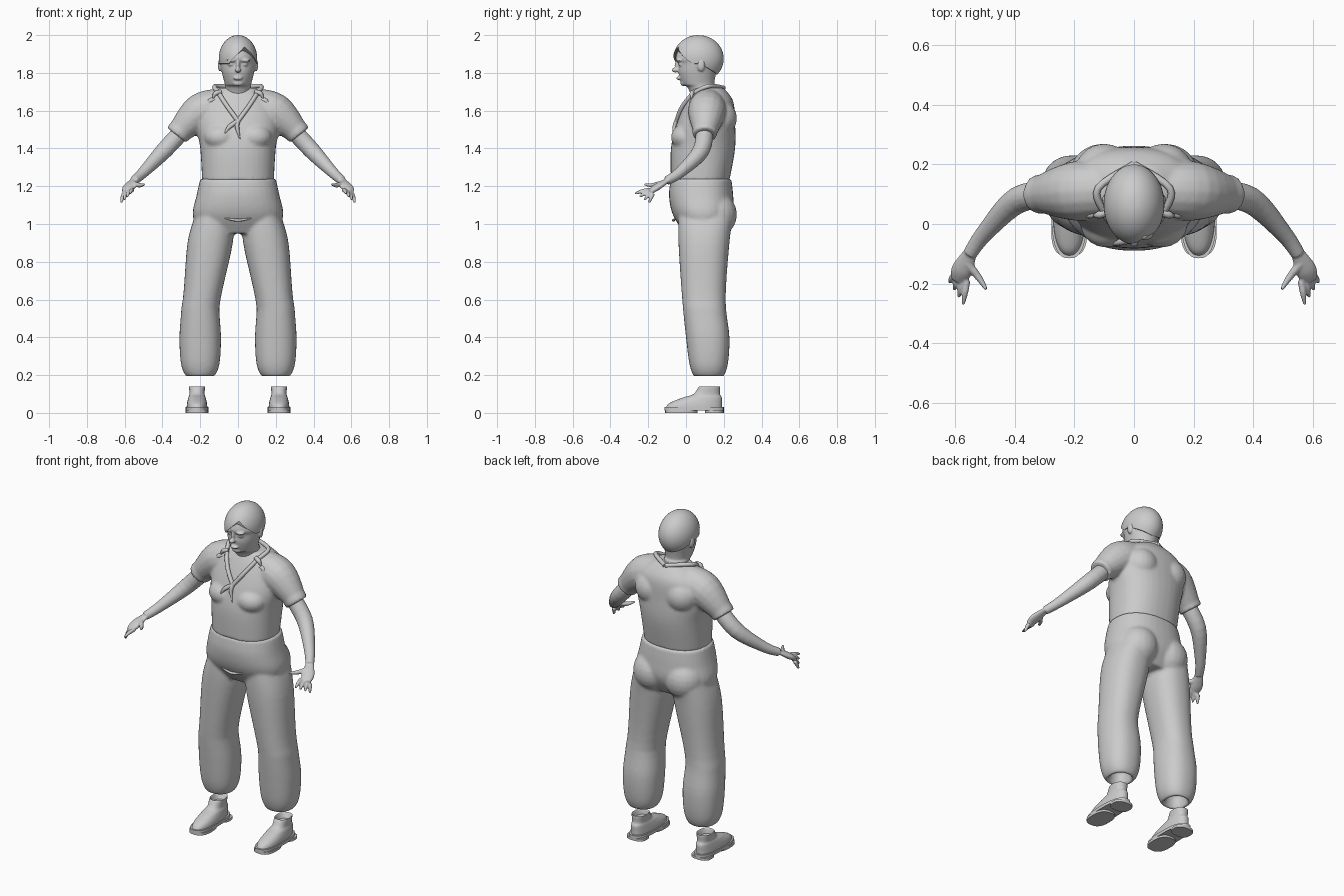
import bpy, bmesh, math
from mathutils import Vector, Matrix

cube = bpy.data.objects.get("Cube")
if cube:
    bpy.data.objects.remove(cube, do_unlink=True)

grey = bpy.data.materials.new("plain_grey")
grey.use_nodes = True
colour = (0.6, 0.6, 0.6, 1)
grey.diffuse_color = colour
grey.node_tree.nodes["Principled BSDF"].inputs["Base Color"].default_value = colour


def spline(rows, steps):
    """Catmull-Rom curve through rows of equal length."""
    points = []
    last = len(rows) - 1
    for i in range(last):
        before, start, end, after = (rows[min(max(j, 0), last)] for j in range(i - 1, i + 3))
        for k in range(steps):
            t = k / steps
            points.append([s + t * (e - b + t * (2*b - 5*s + 4*e - a + t * (3*s - b - 3*e + a))) / 2
                           for b, s, e, a in zip(before, start, end, after)])
    return points + [list(rows[last])]


def skin(bm, loops):
    """Join closed loops of points into a capped tube."""
    rings = [[bm.verts.new(point) for point in loop] for loop in loops]
    count = len(rings[0])
    for lower, upper in zip(rings, rings[1:]):
        for i in range(count):
            j = (i + 1) % count
            bm.faces.new((lower[i], lower[j], upper[j], upper[i]))
    bm.faces.new(rings[0][::-1])
    bm.faces.new(rings[-1])


def stack(bm, rows, centre_x=lambda z: 0, power=2.3, sides=36, steps=5):
    """Level rounded sections: height, front, back, half width."""
    def bulge(value):
        return math.copysign(abs(value) ** (2 / power), value)
    loops = []
    for z, front, back, width in spline(rows, steps):
        middle, depth = (front + back) / 2, (back - front) / 2
        angles = [math.tau * i / sides for i in range(sides)]
        loops.append([(centre_x(z) + width * bulge(math.cos(angle)),
                       middle + depth * bulge(math.sin(angle)), z) for angle in angles])
    skin(bm, loops)


def tube(bm, rows, side=1, flat=1, sides=16, steps=5):
    """Oval sections along a path: x, y, z, radius."""
    points = spline(rows, steps)
    loops = []
    for i, (x, y, z, radius) in enumerate(points):
        behind, ahead = points[max(i - 1, 0)], points[min(i + 1, len(points) - 1)]
        along = (Vector(ahead[:3]) - Vector(behind[:3])).normalized()
        across = along.cross(Vector((0, 0, 1))).normalized()
        upright = across.cross(along) * flat
        loop = []
        for k in range(sides):
            angle = math.tau * k / sides
            point = Vector((x, y, z)) + radius * (across * math.cos(angle) + upright * math.sin(angle))
            point.x *= side
            loop.append(point)
        loops.append(loop)
    skin(bm, loops)


def ball(bm, centre, radii):
    matrix = Matrix.Translation(centre) @ Matrix.Diagonal((*radii, 1))
    bmesh.ops.create_uvsphere(bm, u_segments=20, v_segments=12, radius=1, matrix=matrix)


def finish(name, bm, voxel=0, smoothing=0):
    """Make the object, shade it smooth and optionally blend its pieces."""
    bmesh.ops.recalc_face_normals(bm, faces=bm.faces[:])
    mesh = bpy.data.meshes.new(name)
    bm.to_mesh(mesh)
    bm.free()
    mesh.materials.append(grey)
    part = bpy.data.objects.new(name, mesh)
    bpy.context.collection.objects.link(part)
    bpy.ops.object.select_all(action='DESELECT')
    part.select_set(True)
    bpy.context.view_layer.objects.active = part
    bpy.ops.object.shade_smooth_by_angle(angle=math.radians(50))
    if voxel:
        blend = part.modifiers.new("blend", 'REMESH')
        blend.mode, blend.voxel_size, blend.use_smooth_shade = 'VOXEL', voxel, True
        soften = part.modifiers.new("soften", 'SMOOTH')
        soften.iterations = smoothing


mirrored = (("left", 1), ("right", -1))

# Head, face and neck
bm = bmesh.new()
stack(bm, [(1.62, .05, .17, .07), (1.72, .01, .16, .07), (1.74, -.02, .15, .07), (1.8, -.04, .16, .085),
           (1.85, -.04, .18, .095), (1.88, -.055, .19, .095), (1.95, -.03, .17, .08)], power=2)
nose, bridge, lips, chin = (0, -.056, 1.815), (0, -.045, 1.84), (0, -.037, 1.772), (0, -.01, 1.745)
ball(bm, nose, (.016, .02, .013))
ball(bm, bridge, (.01, .015, .03))
ball(bm, lips, (.025, .015, .01))
ball(bm, chin, (.03, .02, .016))
for name, side in mirrored:
    brow, eye, ear = (side * .036, -.035, 1.866), (side * .036, -.025, 1.845), (side * .095, .08, 1.84)
    ball(bm, brow, (.03, .02, .01))
    ball(bm, eye, (.018, .016, .01))
    ball(bm, ear, (.012, .02, .033))
finish("head", bm, voxel=.005, smoothing=3)

# Hair cap: the hairline rises to a parting over one eye and drops at the nape
bm = bmesh.new()
skull, radii = Vector((0, .066, 1.875)), Vector((.102, .134, .125))
columns, bands = 72, 14
loops = []
for band in range(1, bands + 1):
    loop = []
    for column in range(columns):
        turn = math.tau * column / columns - math.pi
        parting = max(0, 1 - abs(turn - .4) / .9)
        nape = max(0, -math.cos(turn))
        hairline = 1.85 + .09 * parting - .06 * nape
        polar = math.acos((hairline - skull.z) / radii.z) * band / bands
        ring = math.sin(polar)
        loop.append(skull + radii * Vector((ring * math.sin(turn), -ring * math.cos(turn), math.cos(polar))))
    loops.append(loop)
skin(bm, loops)
finish("hair", bm)

# Shirt body blended with short sleeves and turned cuffs
bm = bmesh.new()
stack(bm, [(1.23, -.08, .23, .19), (1.4, -.08, .26, .2), (1.53, -.05, .26, .22),
           (1.65, 0, .25, .19), (1.72, .04, .2, .1)])
for name, side in mirrored:
    chest, shoulder_blade = (side * .09, 0, 1.46), (side * .1, .17, 1.56)
    ball(bm, chest, (.09, .08, .07))
    ball(bm, shoulder_blade, (.1, .1, .1))
    tube(bm, [(.08, .115, 1.63, .09), (.2, .11, 1.59, .1), (.32, .1, 1.48, .06)], side)
    tube(bm, [(.305, .1, 1.495, .067), (.325, .1, 1.47, .065)], side)
finish("shirt", bm, voxel=.009, smoothing=5)

# Collar bands meeting in a V, with lapel tips and knotted tails
bm = bmesh.new()
band = .012
knot = (0, -.05, 1.545, band)
for name, side in mirrored:
    tube(bm, [(0, .2, 1.72, band), (.12, .12, 1.73, band), (.1, .04, 1.69, band),
              (.055, -.02, 1.62, band), knot], side, sides=10)
    for x, z in ((.12, 1.7), (.15, 1.66)):
        tube(bm, [(x - .03, .04, z, band), (x, .03, z - .01, band), (x + .015, .03, z - .04, .002)], side, sides=8)
for x, z in ((.01, 1.45), (-.07, 1.48)):
    tube(bm, [knot, (x / 2 - .01, -.06, 1.515, band), (x, -.07, z, .003)], sides=8)
finish("collar", bm)

# Arms and hands, with the fingers fanned by a rule
for name, side in mirrored:
    bm = bmesh.new()
    wrist = (.55, -.1, 1.23, .024)
    tube(bm, [(.27, .1, 1.52, .046), (.39, .08, 1.39, .045), (.5, -.03, 1.275, .03), wrist], side)
    tube(bm, [wrist, (.577, -.155, 1.195, .036), (.59, -.19, 1.17, .025)], side, flat=.5)
    for k in range(4):
        base = Vector((.56, -.19, 1.18)) + k * Vector((.015, .005, -.007))
        tip = Vector((.573, -.27, 1.16)) + k * Vector((.015, .025, -.016))
        middle = base.lerp(tip, .5) + Vector((0, 0, .005))
        tube(bm, [(*base, .012), (*middle, .011), (*tip, .006)], side, sides=10)
    tube(bm, [(.56, -.13, 1.215, .015), (.52, -.18, 1.205, .012), (.495, -.22, 1.21, .006)], side, sides=10)
    finish(name + "_arm", bm, voxel=.005, smoothing=2)

# Trousers: seat blended with wide legs that turn in at the hems
bm = bmesh.new()
stack(bm, [(1.24, -.08, .24, .2), (1.15, -.09, .25, .22), (1.05, -.07, .25, .24), (.95, -.01, .2, .21)])
for name, side in mirrored:
    buttock = (side * .105, .155, 1.05)
    ball(bm, buttock, (.115, .115, .12))
    stack(bm, [(1.05, -.04, .25, .1), (.9, -.04, .23, .12), (.6, -.02, .21, .1), (.4, 0, .23, .11),
               (.25, .02, .22, .1), (.19, .05, .19, .065), (.27, .07, .17, .05)],
          centre_x=lambda z: side * (.2 - .15 * max(0, z - .55)))
finish("trousers", bm, voxel=.009, smoothing=5)

# Fold across the front of the trousers
bm = bmesh.new()
tube(bm, [(-.07, -.055, 1.03, .003), (0, -.066, 1.02, .008), (.07, -.055, 1.03, .003)], sides=8)
finish("trouser_fold", bm)

# Open-topped shoes on soles with raised heels
for name, side in mirrored:
    def foot(z):
        return side * .217
    bm = bmesh.new()
    stack(bm, [(.02, -.11, .19, .055), (.05, -.09, .19, .053), (.08, -.02, .19, .046), (.1, .04, .18, .04),
               (.14, .07, .18, .042), (.11, .08, .16, .03)], centre_x=foot)
    finish(name + "_shoe", bm)
    bm = bmesh.new()
    for bottom, top, front, back in ((.012, .03, -.115, .2), (0, .015, -.11, .06), (0, .015, .1, .2)):
        stack(bm, [(bottom, front, back, .06), (top, front, back, .06)], centre_x=foot, power=2.6, steps=1)
    finish(name + "_sole", bm)
